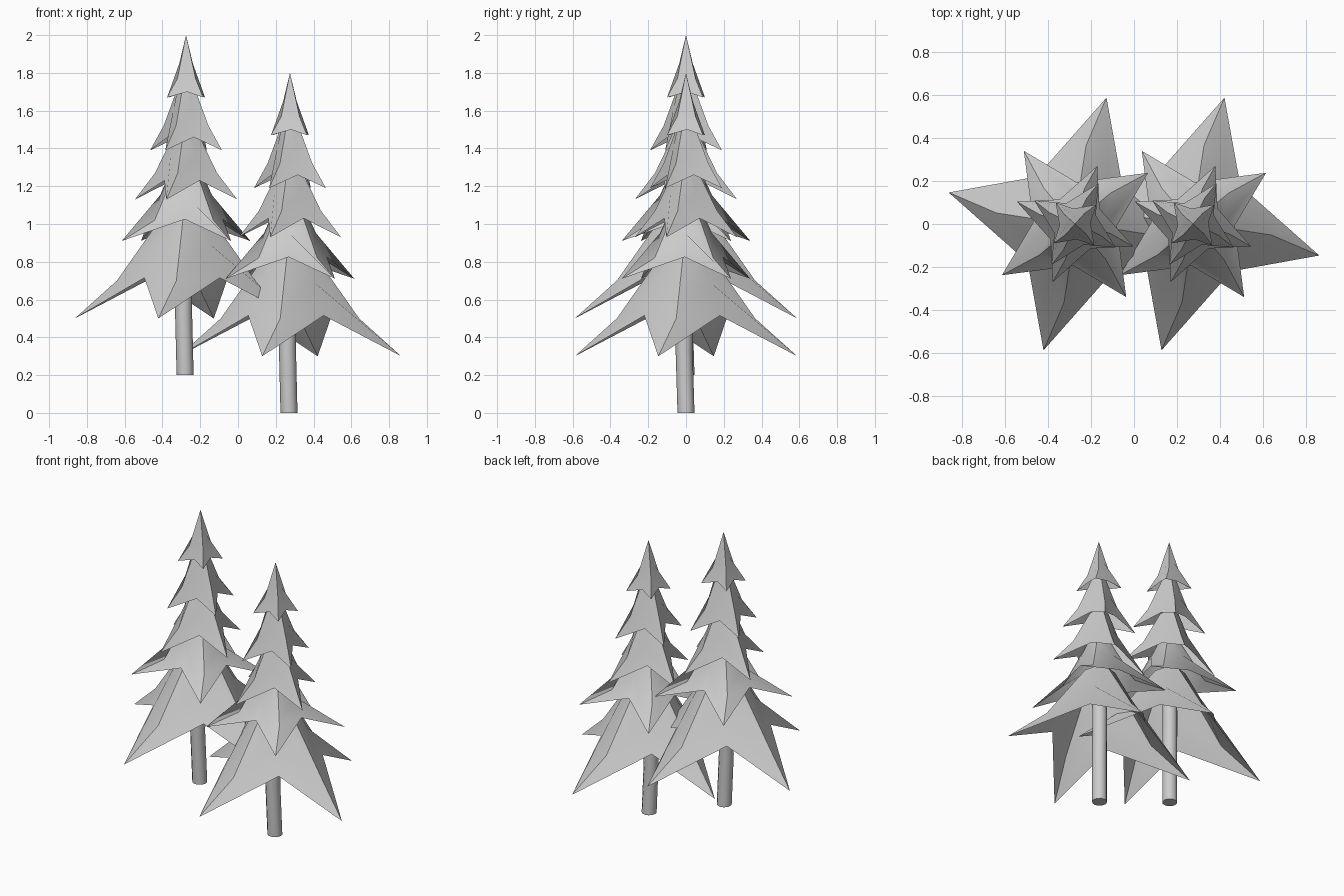
import bpy, bmesh
from math import cos, sin, radians

if "Cube" in bpy.data.objects:
    bpy.data.objects.remove(bpy.data.objects["Cube"])

# Per tier: upper (r, z), ridge midpoint (r, z), tip (r, z), valley (r, z), tip angle
TIERS = [
    ((0.10, 0.88), (0.37, 0.50), (0.607, 0.30), (0.284, 0.515), -14),
    ((0.08, 1.08), (0.22, 0.82), (0.416, 0.71), (0.195, 0.825), 35),
    ((0.06, 1.29), (0.17, 1.07), (0.29, 0.93), (0.135, 1.03), -21),
    ((0.045, 1.53), (0.13, 1.32), (0.22, 1.19), (0.105, 1.26), 60),
    ((0.0, 1.80), (0.068, 1.57), (0.135, 1.47), (0.072, 1.50), 42),
]


def polar(p, deg):
    return (p[0] * cos(radians(deg)), p[0] * sin(radians(deg)), p[1])


def loft(bm, rings):
    rows = [[bm.verts.new(c) for c in ring] for ring in rings]
    for top, low in zip(rows, rows[1:]):
        n = len(top)
        for i in range(n):
            j = (i + 1) % n
            bm.faces.new((top[i], low[i], low[j], top[j]))
    return rows


def finish(bm, name, loc, angle):
    bmesh.ops.remove_doubles(bm, verts=bm.verts, dist=1e-4)
    me = bpy.data.meshes.new(name)
    bm.to_mesh(me)
    bm.free()
    ob = bpy.data.objects.new(name, me)
    ob.location = loc
    bpy.context.collection.objects.link(ob)
    bpy.ops.object.select_all(action='DESELECT')
    ob.select_set(True)
    bpy.context.view_layer.objects.active = ob
    bpy.ops.object.shade_smooth_by_angle(angle=radians(angle))


# Open skirt of branches: four long tips with valleys between, slightly twisted
def branch_tier(name, loc, upper, ridge, tip, valley, a):
    mid = ((upper[0] + valley[0]) / 2, (upper[1] + valley[1]) / 2)
    rings = [[], [], []]
    for k in range(4):
        t, v = a + 90 * k, a + 53 + 90 * k
        rings[0] += [polar(upper, t + 8), polar(upper, v)]
        rings[1] += [polar(ridge, t + 6), polar(mid, v)]
        rings[2] += [polar(tip, t), polar(valley, v)]
    bm = bmesh.new()
    loft(bm, rings)
    finish(bm, name, loc, 35)


# Slightly bent trunk with a flat foot
def trunk(name, loc):
    path = [(0.0, 0.0, 0.90), (-0.012, -0.006, 0.60),
            (-0.013, -0.01, 0.33), (-0.005, 0.0, 0.0)]
    rings = [[(x + 0.045 * cos(radians(30 * i)), y + 0.045 * sin(radians(30 * i)), z)
              for i in range(12)] for x, y, z in path]
    bm = bmesh.new()
    rows = loft(bm, rings)
    bm.faces.new(rows[-1][::-1])
    finish(bm, name, loc, 40)


# Two identical trees, one standing higher
for side, loc in (("left", (-0.275, 0, 0.2)), ("right", (0.275, 0, 0))):
    trunk(side + "_trunk", loc)
    for n, tier in enumerate(TIERS, 1):
        branch_tier(f"{side}_branches_{n}", loc, *tier)
